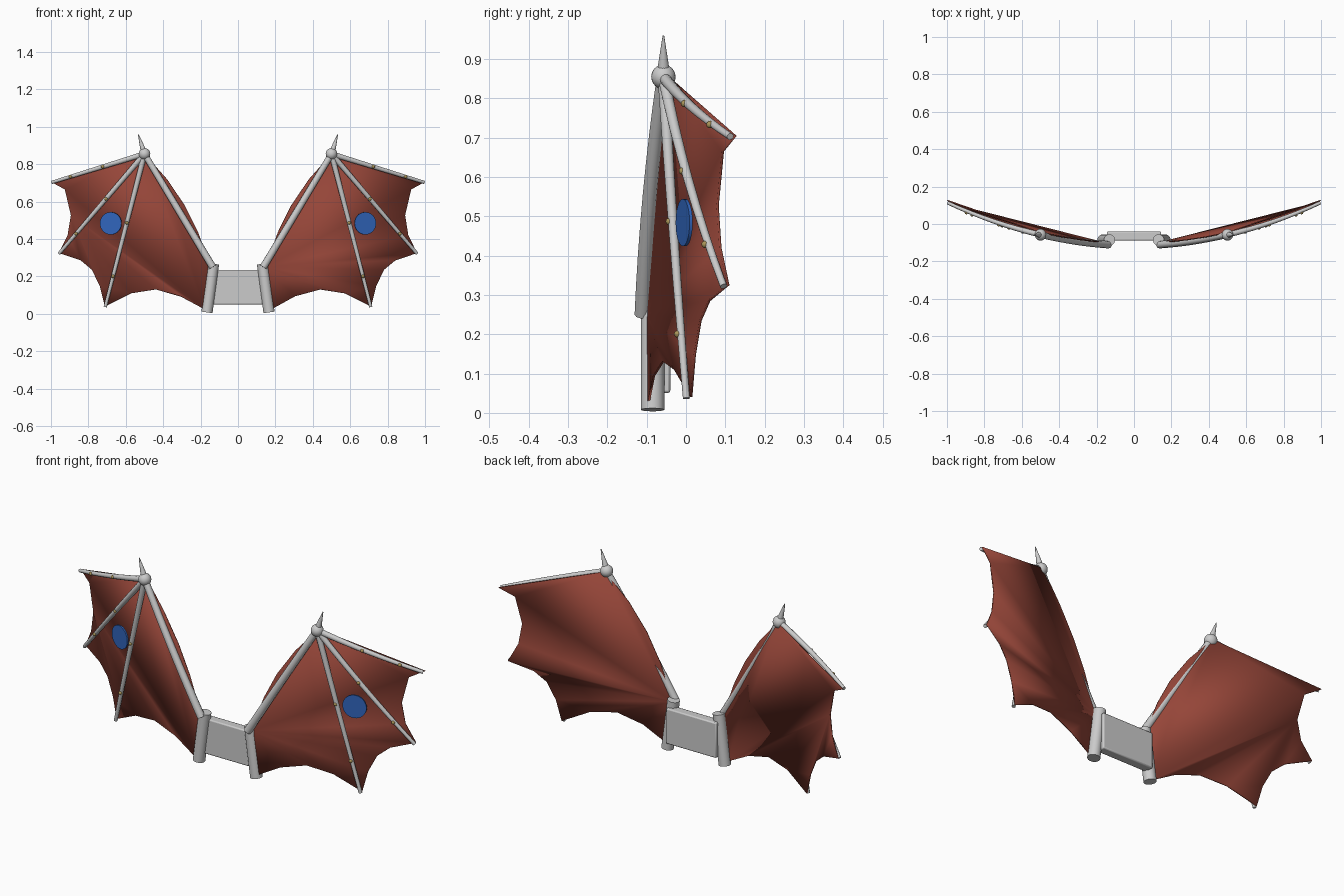
import bpy, bmesh, math
from mathutils import Vector

if "Cube" in bpy.data.objects:
    bpy.data.objects.remove(bpy.data.objects["Cube"])


def material(name, rgb):
    m = bpy.data.materials.new(name)
    m.diffuse_color = (*rgb, 1)
    m.use_nodes = True
    m.node_tree.nodes["Principled BSDF"].inputs["Base Color"].default_value = m.diffuse_color
    return m


RED = material("membrane_red", (0.30, 0.06, 0.04))
BLUE = material("disc_blue", (0.03, 0.13, 0.50))
GOLD = material("rivet_gold", (0.40, 0.30, 0.10))


def bow(x):
    """Depth of the wing's backward sweep at distance x from the middle."""
    return -0.115 + 0.23 * x * x


def finish(name, mat=None, angle=40):
    o = bpy.context.object
    o.name = name
    if mat:
        o.data.materials.append(mat)
    bpy.ops.object.shade_smooth_by_angle(angle=math.radians(angle))
    return o


def rod(name, a, b, r1, r2, mat=None, sides=24):
    """Straight (tapered) rod between two points."""
    a, b = Vector(a), Vector(b)
    bpy.ops.mesh.primitive_cone_add(vertices=sides, radius1=r1, radius2=r2,
                                    depth=(b - a).length, location=(a + b) / 2)
    bpy.context.object.rotation_euler = (b - a).to_track_quat('Z', 'Y').to_euler()
    return finish(name, mat)


def ball(name, p, r, mat=None):
    bpy.ops.mesh.primitive_uv_sphere_add(segments=20, ring_count=12, radius=r, location=p)
    return finish(name, mat)


def bone(name, s, a, b, r1, r2, steps=8):
    """Tapered tube following the sweep of the wing; a and b are (x, z)."""
    cu = bpy.data.curves.new(name, 'CURVE')
    cu.dimensions = '3D'
    cu.bevel_depth = 1
    cu.bevel_resolution = 3
    cu.use_fill_caps = True
    sp = cu.splines.new('POLY')
    sp.points.add(steps)
    for i, p in enumerate(sp.points):
        t = i / steps
        x = a[0] + (b[0] - a[0]) * t
        p.co = (s * x, bow(x), a[1] + (b[1] - a[1]) * t, 1)
        p.radius = r1 + (r2 - r1) * t
    o = bpy.data.objects.new(name, cu)
    bpy.context.collection.objects.link(o)


# Wing outline (x, z): root, arm bulge, wrist, then scallops between finger tips
OUTLINE = [(.18, .025), (.145, .25), (.215, .44), (.285, .58), (.38, .72), (.5, .855),
           (.998, .705), (.925, .665), (.893, .527), (.91, .42), (.957, .325),
           (.84, .286), (.78, .235), (.738, .147), (.711, .04), (.572, .11),
           (.44, .131), (.305, .094)]


def fan(c, ring):
    return [(c, p, q) for p, q in zip(ring, ring[1:])]


# The two membranes are stretched along different folds
EARS = [(5, 6, 7), (13, 14, 15)]
FOLDS = {
    1: fan(1, [2, 3, 4, 5, 7, 8, 9, 10, 11, 12, 13, 15, 16, 17, 0]) + EARS,
    -1: fan(0, [1, 2, 3, 4, 5, 7, 8]) + fan(8, [9, 11, 12, 13, 15, 16, 17, 0])
        + EARS + [(9, 10, 11)],
}


def membrane(name, s):
    bm = bmesh.new()
    v = [bm.verts.new((s * x, bow(x) + 0.012, z)) for x, z in OUTLINE]
    for f in FOLDS[s]:
        bm.faces.new([v[i] for i in f])
    bmesh.ops.recalc_face_normals(bm, faces=bm.faces)
    me = bpy.data.meshes.new(name)
    bm.to_mesh(me)
    bm.free()
    o = bpy.data.objects.new(name, me)
    bpy.context.collection.objects.link(o)
    bpy.context.view_layer.objects.active = o
    bpy.ops.object.select_all(action='DESELECT')
    o.select_set(True)
    finish(name, RED, 45)
    mod = o.modifiers.new("thickness", 'SOLIDIFY')
    mod.thickness = 0.006
    mod.offset = 0


# Back plate joining the wings
bpy.ops.mesh.primitive_cube_add(size=1, location=(0, -0.064, 0.143))
plate = bpy.context.object
plate.scale = (0.29, 0.048, 0.185)
bpy.ops.object.transform_apply(location=False, rotation=False, scale=True)
bev = plate.modifiers.new("bevel", 'BEVEL')
bev.width = 0.006
bev.segments = 2
finish("back_plate")

WRIST = (.5, .855)
TIPS = [(.995, .703), (.957, .322), (.71, .037)]

for s, side in ((1, "right"), (-1, "left")):
    # Root post, arm, wrist knuckle and claw
    rod(f"{side}_root_post", (s * .166, -.085, .008), (s * .131, -.085, .268), .03, .03)
    bone(f"{side}_arm", s, (.135, .25), WRIST, .02, .017)
    ball(f"{side}_wrist", (s * .5, bow(.5), .855), .031)
    rod(f"{side}_claw", (s * .505, bow(.5), .87), (s * .533, bow(.5), .96), .016, .002)
    membrane(f"{side}_membrane", s)

    # Fingers with rivets
    for n, tip in enumerate(TIPS, 1):
        bone(f"{side}_finger_{n}", s, WRIST, tip, .015, .009)
        for k, t in enumerate((.45, .8), 1):
            x = WRIST[0] + (tip[0] - WRIST[0]) * t
            z = WRIST[1] + (tip[1] - WRIST[1]) * t
            ball(f"{side}_finger_{n}_rivet_{k}", (s * x, bow(x) - .009, z), .009, GOLD)

    # Round disc lying on the front of the membrane
    c = Vector((s * .68, bow(.68) + .004, .484))
    nrm = Vector((s * .31, -1, 0)).normalized()
    rod(f"{side}_disc", c - nrm * .004, c + nrm * .004, .06, .06, BLUE, 32)
